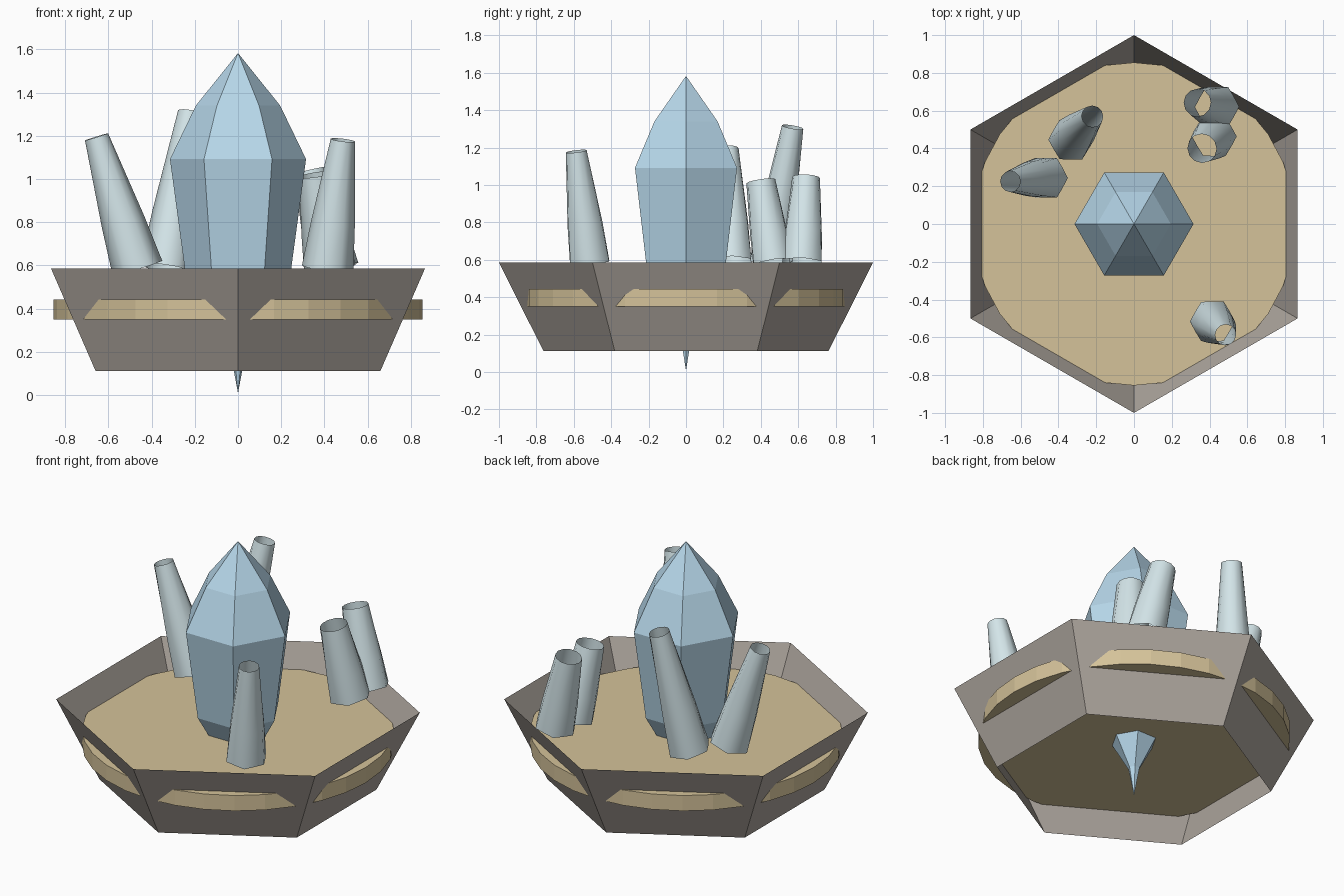
import bpy, bmesh, math
from mathutils import Vector

if "Cube" in bpy.data.objects:
    bpy.data.objects.remove(bpy.data.objects["Cube"])


def material(name, col):
    m = bpy.data.materials.new(name)
    m.diffuse_color = (*col, 1)
    m.use_nodes = True
    m.node_tree.nodes["Principled BSDF"].inputs["Base Color"].default_value = m.diffuse_color
    return m


STONE = material("stone", (0.42, 0.38, 0.34))
SAND = material("sand", (0.66, 0.54, 0.32))
BLUE = material("blue_crystal", (0.47, 0.68, 0.82))
PALE = material("pale_crystal", (0.66, 0.79, 0.82))


def ring(n, r, z, phase=0.0, dent=1.0):
    # every second vertex may be pulled in by the factor dent
    return [Vector((r * (dent if i % 2 else 1) * math.cos(phase + math.tau * i / n),
                    r * (dent if i % 2 else 1) * math.sin(phase + math.tau * i / n), z))
            for i in range(n)]


def loft(name, rings, mat, cap=False, smooth=False):
    bm = bmesh.new()
    loops = [[bm.verts.new(p) for p in r] for r in rings]
    n = len(rings[0])
    for a, b in zip(loops, loops[1:]):
        for i in range(n):
            j = (i + 1) % n
            bm.faces.new((a[i], a[j], b[j], b[i]))
    if cap:
        bm.faces.new(loops[0][::-1])
        bm.faces.new(loops[-1])
    bmesh.ops.remove_doubles(bm, verts=bm.verts, dist=1e-5)
    for f in bm.faces:
        f.smooth = smooth
    me = bpy.data.meshes.new(name)
    bm.to_mesh(me)
    bm.free()
    me.materials.append(mat)
    ob = bpy.data.objects.new(name, me)
    bpy.context.collection.objects.link(ob)
    return ob


# Hexagonal flared planter wall, open above and below
loft("planter_wall", [ring(6, 0.762, 0.112, math.pi / 6),
                      ring(6, 1.0, 0.586, math.pi / 6)], STONE)

# Sand disc that pokes through the walls
loft("sand_disc", [ring(32, 0.855, 0.35), ring(32, 0.855, 0.443)], SAND, cap=True)

# Main crystal with a thin spike below
profile = [(0, 0.008), (0.032, 0.18), (0.243, 0.56), (0.315, 1.092), (0.195, 1.34), (0, 1.583)]
loft("main_crystal", [ring(6, r, z) for r, z in profile], BLUE)

# Small leaning open crystals: base centre, top centre, base radius, top radius
small = [
    ((-0.465, 0.245, 0.585), (-0.655, 0.225, 1.195), 0.12, 0.056),
    ((-0.335, 0.445, 0.585), (-0.22, 0.57, 1.31), 0.12, 0.058),
    ((0.44, 0.62, 0.585), (0.335, 0.642, 1.04), 0.12, 0.074),
    ((0.425, 0.465, 0.585), (0.36, 0.40, 1.02), 0.12, 0.078),
    ((0.415, -0.515, 0.585), (0.485, -0.587, 1.18), 0.12, 0.056),
]
for k, (base, top, r0, r1) in enumerate(small):
    base, axis = Vector(base), Vector(top) - Vector(base)
    h = axis.length
    rm = r0 + (r1 - r0) * 0.28
    tube = loft(f"small_crystal_{k + 1}",
                [ring(12, r0, 0, 0, 0.88), ring(12, rm, h * 0.35, 0, 0.92), ring(12, r1, h, 0, 1.0)],
                PALE, smooth=True)
    tube.location = base
    tube.rotation_mode = 'QUATERNION'
    tube.rotation_quaternion = Vector((0, 0, 1)).rotation_difference(axis)
